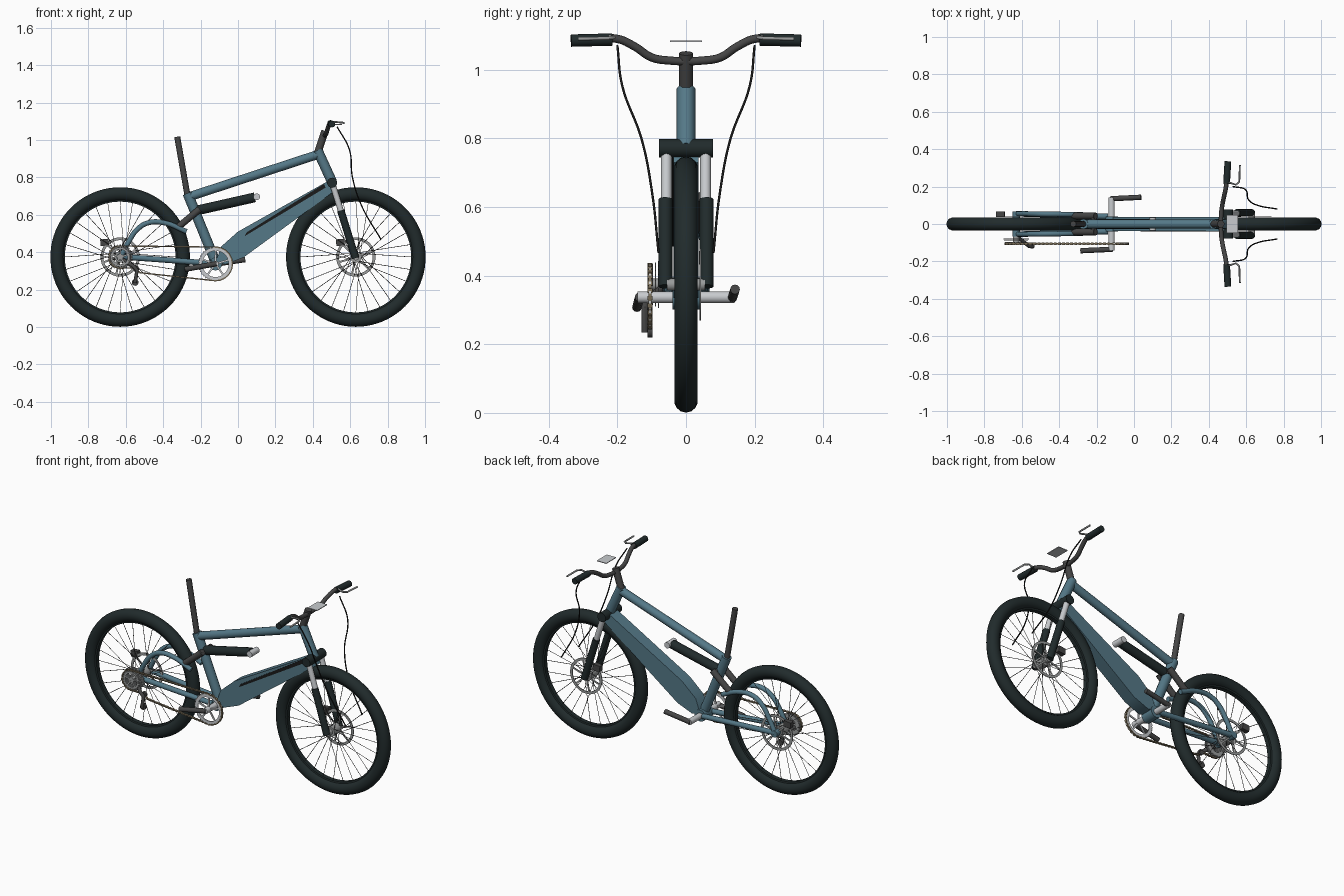
import bpy, bmesh, math
from mathutils import Vector, Matrix

if "Cube" in bpy.data.objects:
    bpy.data.objects.remove(bpy.data.objects["Cube"])


def material(name, *rgb):
    m = bpy.data.materials.new(name)
    m.use_nodes = True
    m.diffuse_color = (*rgb, 1)
    m.node_tree.nodes["Principled BSDF"].inputs["Base Color"].default_value = (*rgb, 1)
    return m


BLUE = material("frame_blue", 0.09, 0.19, 0.245)
RUBBER = material("dark_rubber", 0.015, 0.024, 0.025)
GRAY = material("dark_gray", 0.06, 0.06, 0.06)
SILVER = material("silver", 0.58, 0.6, 0.62)
STEEL = material("steel", 0.32, 0.33, 0.33)
SPOKE = material("spoke_gray", 0.08, 0.08, 0.08)
BRASS = material("chain_brown", 0.2, 0.16, 0.1)
BLACK = material("cable_black", 0.01, 0.01, 0.01)

parts = []
TAU = math.tau
REAR, FRONT = Vector((-0.63, 0, 0.374)), Vector((0.63, 0, 0.374))
CRANK = Vector((-0.12, 0, 0.337))


def add(name, mesh, mat):
    mesh.materials.clear()
    mesh.materials.append(mat)
    ob = bpy.data.objects.new(name, mesh)
    bpy.context.collection.objects.link(ob)
    parts.append(ob)
    return ob


def from_bmesh(name, bm, mat):
    bmesh.ops.recalc_face_normals(bm, faces=bm.faces)
    mesh = bpy.data.meshes.new(name)
    bm.to_mesh(mesh)
    bm.free()
    return add(name, mesh, mat)


def tubes(name, paths, r, mat, smooth=False, res=4):
    """Round tubes along one or more paths, joined in one mesh."""
    cu = bpy.data.curves.new(name, "CURVE")
    cu.dimensions = "3D"
    cu.bevel_depth, cu.bevel_resolution, cu.use_fill_caps = r, res, True
    cu.resolution_u = 8
    for pts in paths:
        sp = cu.splines.new("BEZIER" if smooth else "POLY")
        dots = sp.bezier_points if smooth else sp.points
        dots.add(len(pts) - 1)
        for d, p in zip(dots, pts):
            if smooth:
                d.co = p
                d.handle_left_type = d.handle_right_type = "AUTO"
            else:
                d.co = (*p, 1)
    tmp = bpy.data.objects.new(name + "_path", cu)
    bpy.context.collection.objects.link(tmp)
    dg = bpy.context.evaluated_depsgraph_get()
    mesh = bpy.data.meshes.new_from_object(tmp.evaluated_get(dg))
    bpy.data.objects.remove(tmp)
    return add(name, mesh, mat)


def both(pts):
    """A path and its mirror image across the middle plane."""
    return [pts, [(x, -y, z) for x, y, z in pts]]


def lathe(name, centre, profile, mat, steps=64):
    """Spin a closed (radius, y) profile round the wheel axis."""
    bm = bmesh.new()
    loops = []
    for i in range(steps):
        a = TAU * i / steps
        loops.append([bm.verts.new(centre + Vector((r * math.cos(a), y, r * math.sin(a))))
                      for r, y in profile])
    n = len(profile)
    for i in range(steps):
        a, b = loops[i], loops[(i + 1) % steps]
        for j in range(n):
            k = (j + 1) % n
            bm.faces.new((a[j], a[k], b[k], b[j]))
    return from_bmesh(name, bm, mat)


def prism(name, outline, y0, y1, mat):
    """Extrude an (x, z) outline sideways."""
    bm = bmesh.new()
    f = bm.faces.new([bm.verts.new((x, y0, z)) for x, z in outline])
    ext = bmesh.ops.extrude_face_region(bm, geom=[f])["geom"]
    bmesh.ops.translate(bm, vec=(0, y1 - y0, 0),
                        verts=[v for v in ext if isinstance(v, bmesh.types.BMVert)])
    return from_bmesh(name, bm, mat)


def boxes(name, items, mat):
    """Boxes given as (centre, size, tilt in the side plane)."""
    bm = bmesh.new()
    for c, s, tilt in items:
        m = Matrix.Translation(c) @ Matrix.Rotation(-tilt, 4, "Y") @ Matrix.Diagonal((*s, 1))
        bmesh.ops.create_cube(bm, size=1, matrix=m)
    return from_bmesh(name, bm, mat)


def plate_ring(name, centre, y, outer, inner, arms, mat, teeth=0, thick=0.006):
    """Flat ring with spokes to the middle and optional teeth."""
    h = thick / 2
    lathe(name, centre, [(outer, y - h), (outer, y + h), (inner, y + h), (inner, y - h)], mat)
    bars = []
    for i in range(arms):
        a = TAU * i / arms + 0.3
        m = inner / 2 + 0.004
        bars.append((centre + Vector((m * math.cos(a), y, m * math.sin(a))),
                     (inner, thick * 0.8, 0.01), a))
    for i in range(teeth):
        a = TAU * i / teeth
        bars.append((centre + Vector((outer * math.cos(a), y, outer * math.sin(a))),
                     (0.01, thick * 0.8, 0.007), a))
    boxes(name + "_arms", bars, mat)


def axle(name, x, z, y0, y1, r, mat):
    return tubes(name, [[(x, y0, z), (x, y1, z)]], r, mat, res=6)


# Wheels: tyre, rim, crossed spokes, hub and brake disc
for label, c in (("rear", REAR), ("front", FRONT)):
    section = [(0.337 + 0.036 * math.cos(TAU * k / 14), 0.035 * math.sin(TAU * k / 14))
               for k in range(14)]
    lathe(label + "_tyre", c, section, RUBBER, 80)
    lathe(label + "_rim", c, [(0.318, -0.018), (0.318, 0.018), (0.296, 0.013), (0.296, -0.013)],
          RUBBER, 80)
    spokes = []
    for i in range(28):
        a = TAU * i / 28
        b = a + (0.9 if i % 4 < 2 else -0.9)
        side = 0.028 if i % 2 else -0.028
        spokes.append([c + Vector((0.025 * math.cos(b), side, 0.025 * math.sin(b))),
                       c + Vector((0.3 * math.cos(a), 0, 0.3 * math.sin(a)))])
    tubes(label + "_spokes", spokes, 0.0016, SPOKE, res=0)
    axle(label + "_hub", c.x, c.z, -0.055, 0.055, 0.018, STEEL)
    lathe(label + "_hub_flanges", c, [(0.03, -0.032), (0.03, 0.032), (0.01, 0.032), (0.01, -0.032)],
          STEEL, 24)
    plate_ring(label + "_brake_disc", c, 0.041, 0.105, 0.09, 6, STEEL, thick=0.004)
    boxes(label + "_brake_caliper", [(c + Vector((-0.083, 0.052, 0.078)), (0.045, 0.028, 0.036), 0.1)],
          GRAY)

# Main frame
tubes("top_tube", [[(-0.265, 0, 0.695), (0.436, 0, 0.925)]], 0.024, BLUE)
tubes("seat_tube", [[(-0.27, 0, 0.715), (-0.125, 0, 0.36)]], 0.027, BLUE)
tubes("head_tube", [[(0.425, 0, 0.945), (0.503, 0, 0.775)]], 0.027, BLUE)
axle("crank_shell", CRANK.x, CRANK.z, -0.04, 0.04, 0.035, BLUE)
prism("battery_down_tube", [(0.49, 0.785), (0.52, 0.73), (0.03, 0.372), (-0.065, 0.335),
                            (-0.12, 0.345), (-0.09, 0.43), (0, 0.51)], -0.037, 0.037, BLUE)
prism("battery_slot", [(0.035, 0.485), (0.045, 0.505), (0.46, 0.765), (0.468, 0.745)],
      -0.041, -0.036, BLACK)
tubes("seat_post", [[(-0.325, 0, 1.017), (-0.268, 0, 0.69)]], 0.016, GRAY)

# Rear suspension
tubes("shock_body", [[(-0.215, 0, 0.624), (0.09, 0, 0.693)]], 0.026, RUBBER)
axle("shock_pin", 0.1, 0.696, -0.036, 0.036, 0.018, SILVER)
tubes("shock_links", both([(-0.325, 0.043, 0.53), (-0.205, 0.043, 0.63)]), 0.018, GRAY)
axle("link_pin", -0.215, 0.622, -0.05, 0.05, 0.014, GRAY)
tubes("seat_stays", both([(-0.275, 0.05, 0.51), (-0.39, 0.052, 0.556), (-0.48, 0.053, 0.557),
                          (-0.54, 0.054, 0.52), (-0.585, 0.055, 0.455), (-0.625, 0.055, 0.378)]),
      0.0135, BLUE, smooth=True)
tubes("chain_stays", both([(-0.63, 0.055, 0.376), (-0.14, 0.04, 0.34)]), 0.015, BLUE)
axle("rear_dropouts", REAR.x, REAR.z, -0.068, 0.068, 0.02, BLUE)

# Fork
axis = lambda t, y: (0.503 + 0.122 * t, y, 0.772 - 0.392 * t)
tubes("fork_stanchions", both([axis(0, 0.057), axis(0.45, 0.057)]), 0.016, SILVER)
tubes("fork_lowers", both([axis(0.38, 0.06), axis(1.03, 0.06)]), 0.02, RUBBER)
axle("fork_crown", 0.503, 0.771, -0.078, 0.078, 0.027, RUBBER)

# Handlebar group
tubes("stem", [[(0.428, 0, 0.935), (0.465, 0, 1.048)]], 0.02, GRAY)
half = [(0.466, 0.05, 1.027), (0.472, 0.1, 1.036), (0.482, 0.15, 1.068),
        (0.492, 0.2, 1.09), (0.5, 0.32, 1.086)]
tubes("handlebar", [[(x, -y, z) for x, y, z in reversed(half)] + half], 0.012, GRAY, smooth=True)
tubes("grips", both([(0.495, 0.215, 1.088), (0.502, 0.335, 1.085)]), 0.018, RUBBER)
tubes("brake_levers", both([(0.5, 0.225, 1.097), (0.545, 0.21, 1.094), (0.563, 0.225, 1.092),
                            (0.566, 0.315, 1.09)]), 0.005, STEEL)
tubes("brake_cables", both([(0.53, 0.2, 1.07), (0.595, 0.185, 0.95), (0.612, 0.13, 0.8),
                            (0.66, 0.1, 0.65), (0.765, 0.08, 0.467)]), 0.0035, BLACK, smooth=True)
boxes("display_panel", [(Vector((0.525, 0, 1.083)), (0.062, 0.094, 0.004), 0)], SILVER)

# Cranks and chainring
axle("crank_axle", CRANK.x, CRANK.z, -0.142, 0.142, 0.017, SILVER)
tubes("left_crank_arm", [[(-0.125, 0.135, 0.335), (0.038, 0.143, 0.36)]], 0.014, GRAY)
tubes("right_crank_arm", [[(-0.115, -0.135, 0.338), (-0.285, -0.143, 0.308)]], 0.014, GRAY)
plate_ring("chainring", CRANK, -0.105, 0.088, 0.07, 5, SILVER, teeth=40)

# Rear cogs and derailleur
for i in range(4):
    plate_ring("rear_cog", REAR, -0.08 - 0.009 * i, 0.063 - 0.004 * i, 0.04, 5, STEEL, teeth=24, thick=0.004)
axle("cog_carrier", REAR.x, REAR.z, -0.108, -0.04, 0.017, STEEL)
axle("upper_jockey_wheel", -0.545, 0.312, -0.112, -0.098, 0.016, GRAY)
axle("lower_jockey_wheel", -0.55, 0.238, -0.112, -0.098, 0.018, GRAY)
tubes("derailleur_arm", [[(-0.615, -0.075, 0.36), (-0.56, -0.12, 0.325), (-0.54, -0.12, 0.305),
                          (-0.55, -0.12, 0.235)]], 0.01, GRAY)

# Chain: links laid round both sprockets
route = [CRANK + 0.09 * Vector((math.cos(a), 0, math.sin(a)))
         for a in (math.pi * (0.5 - k / 10) for k in range(11))]
route += [Vector((-0.525, 0, 0.29)), Vector((-0.55, 0, 0.315))]
route += [REAR + 0.06 * Vector((math.cos(a), 0, math.sin(a)))
          for a in (math.pi * (1.55 - k / 10) for k in range(11))]
links, carry, count = [], 0.0, 0
for p, q in zip(route, route[1:] + route[:1]):
    d = q - p
    while carry < d.length:
        pos = p + d.normalized() * carry
        pos.y = -0.105
        links.append((pos, (0.012, 0.014 if count % 2 else 0.008, 0.007), math.atan2(d.z, d.x)))
        carry += 0.011
        count += 1
    carry -= d.length
boxes("chain", links, BRASS)

# Smooth round parts, keep hard edges
bpy.ops.object.select_all(action="DESELECT")
for ob in parts:
    ob.select_set(True)
bpy.context.view_layer.objects.active = parts[0]
bpy.ops.object.shade_smooth_by_angle(angle=math.radians(40))
